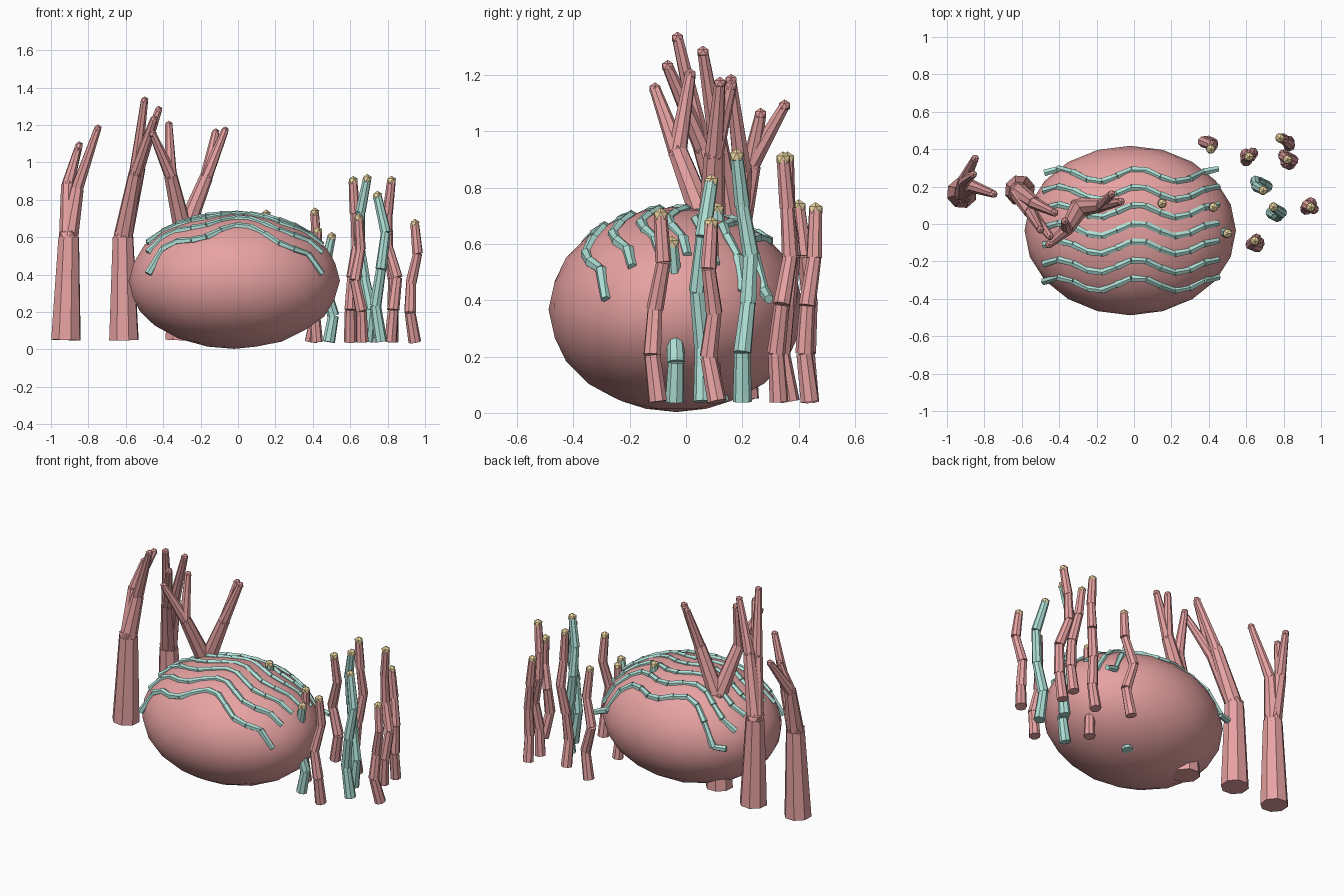
import bpy, bmesh, math
from mathutils import Vector, Matrix


def mat(name, col):
    m = bpy.data.materials.new(name)
    m.diffuse_color = (*col, 1)
    return m


RED = mat("coral_red", (0.80, 0.36, 0.36))
TEAL = mat("coral_teal", (0.42, 0.74, 0.67))
GOLD = mat("tip_gold", (0.86, 0.68, 0.36))


def finish(bm, name, mats):
    me = bpy.data.meshes.new(name)
    bm.to_mesh(me)
    bm.free()
    for m in mats:
        me.materials.append(m)
    ob = bpy.data.objects.new(name, me)
    bpy.context.collection.objects.link(ob)
    return ob


def segment(bm, a, b, r1, r2, sides=8):
    a, b = Vector(a), Vector(b)
    d = b - a
    q = d.to_track_quat('Z', 'Y').to_matrix().to_4x4()
    bmesh.ops.create_cone(bm, cap_ends=True, segments=sides, radius1=r1, radius2=r2,
                          depth=d.length, matrix=Matrix.Translation((a + b) / 2) @ q)


def ball(bm, p, r, index=0):
    res = bmesh.ops.create_icosphere(bm, subdivisions=1, radius=r,
                                     matrix=Matrix.Translation(Vector(p)))
    for f in {f for v in res['verts'] for f in v.link_faces}:
        f.material_index = index


# Boulder coral body
C, R = Vector((-0.02, -0.035, 0.367)), Vector((0.565, 0.453, 0.364))
bm = bmesh.new()
bmesh.ops.create_icosphere(bm, subdivisions=3, radius=1,
                           matrix=Matrix.Translation(C) @ Matrix.Diagonal((*R, 1)))
for f in bm.faces:
    f.smooth = True
finish(bm, "boulder_coral", [RED])

# Wavy ridges over the top of the boulder
for i, y0 in enumerate((-0.32, -0.225, -0.125, -0.03, 0.07, 0.165, 0.26)):
    pts = []
    for k in range(13):
        x = -0.48 + 0.93 * k / 12
        y = y0 + 0.035 * math.cos(2 * math.pi * (x - 0.02) / 0.42)
        q = 1 - ((x - C.x) / R.x) ** 2 - ((y - C.y) / R.y) ** 2
        pts.append((x, y, C.z - 0.008 + R.z * math.sqrt(max(q, 0.015))))
    bm = bmesh.new()
    for a, b in zip(pts, pts[1:]):
        segment(bm, a, b, 0.021, 0.017, 6)
    finish(bm, f"ridge_{i + 1}", [TEAL])

# Branching corals: base, fork, then (joint, tips) for each limb
trees = [
    ((-0.92, 0.165, 0.05), (-0.905, 0.17, 0.60), [
        ((-0.91, 0.23, 0.88), [(-0.85, 0.35, 1.09), (-0.86, 0.265, 1.06)]),
        ((-0.86, 0.20, 0.86), [(-0.75, 0.16, 1.18)])]),
    ((-0.61, 0.18, 0.05), (-0.615, 0.17, 0.60), [
        ((-0.55, 0.06, 0.94), [(-0.50, -0.03, 1.33), (-0.45, -0.065, 1.23)]),
        ((-0.53, 0.11, 0.97), [(-0.425, 0.06, 1.28)])]),
    ((-0.31, 0.10, 0.05), (-0.29, 0.09, 0.62), [
        ((-0.36, -0.03, 0.93), [(-0.455, -0.11, 1.15), (-0.37, 0.015, 1.20)]),
        ((-0.17, 0.10, 0.92), [(-0.12, 0.16, 1.16), (-0.07, 0.12, 1.17)])]),
]
for i, (base, fork, limbs) in enumerate(trees):
    bm = bmesh.new()
    segment(bm, base, fork, 0.083, 0.058)
    ball(bm, fork, 0.062)
    for joint, tips in limbs:
        segment(bm, fork, joint, 0.052, 0.036)
        ball(bm, joint, 0.038)
        for t in tips:
            segment(bm, joint, t, 0.034, 0.02)
            ball(bm, t, 0.023)
    finish(bm, f"branch_coral_{i + 1}", [RED])

# Jointed tube corals with golden tips: evenly spaced x, y joints and tip height
tubes = [
    (RED, 0.73, [(0.39, 0.44), (0.42, 0.43), (0.37, 0.44), (0.42, 0.42), (0.41, 0.40)]),
    (RED, 0.63, [(0.42, 0.10), (0.41, 0.09), (0.40, 0.08), (0.42, 0.09), (0.425, 0.09)]),
    (TEAL, 0.60, [(0.485, -0.04), (0.51, -0.035), (0.47, -0.04), (0.47, -0.04), (0.50, -0.05)]),
    (RED, 0.90, [(0.60, 0.37), (0.60, 0.34), (0.61, 0.36), (0.635, 0.38), (0.625, 0.36), (0.615, 0.36)]),
    (RED, 0.70, [(0.665, -0.10), (0.66, -0.12), (0.625, -0.11), (0.655, -0.08), (0.645, -0.09)]),
    (TEAL, 0.91, [(0.69, 0.20), (0.71, 0.20), (0.675, 0.22), (0.65, 0.23), (0.655, 0.20), (0.69, 0.18)]),
    (TEAL, 0.82, [(0.765, 0.06), (0.735, 0.06), (0.765, 0.04), (0.79, 0.06), (0.745, 0.09)]),
    (RED, 0.90, [(0.815, 0.33), (0.83, 0.32), (0.85, 0.34), (0.80, 0.37), (0.80, 0.36), (0.82, 0.345)]),
    (RED, 0.67, [(0.945, 0.11), (0.92, 0.08), (0.925, 0.10), (0.96, 0.08), (0.945, 0.09)]),
    (RED, 0.72, [(0.825, 0.44), (0.83, 0.42), (0.83, 0.43), (0.80, 0.455), (0.78, 0.46)]),
    (TEAL, 0.72, [(0.15, 0.12), (0.16, 0.10), (0.14, 0.11), (0.15, 0.12), (0.15, 0.11)]),
]
for i, (m, top, xy) in enumerate(tubes):
    n = len(xy) - 1
    pts = [(x, y, 0.04 + (top - 0.04) * k / n) for k, (x, y) in enumerate(xy)]
    bm = bmesh.new()
    for k in range(n):
        r = 0.034 - 0.007 * k / n
        segment(bm, pts[k], pts[k + 1], r, r - 0.005)
    ball(bm, pts[-1], 0.028, 1)
    finish(bm, f"tube_coral_{i + 1}", [m, GOLD])
